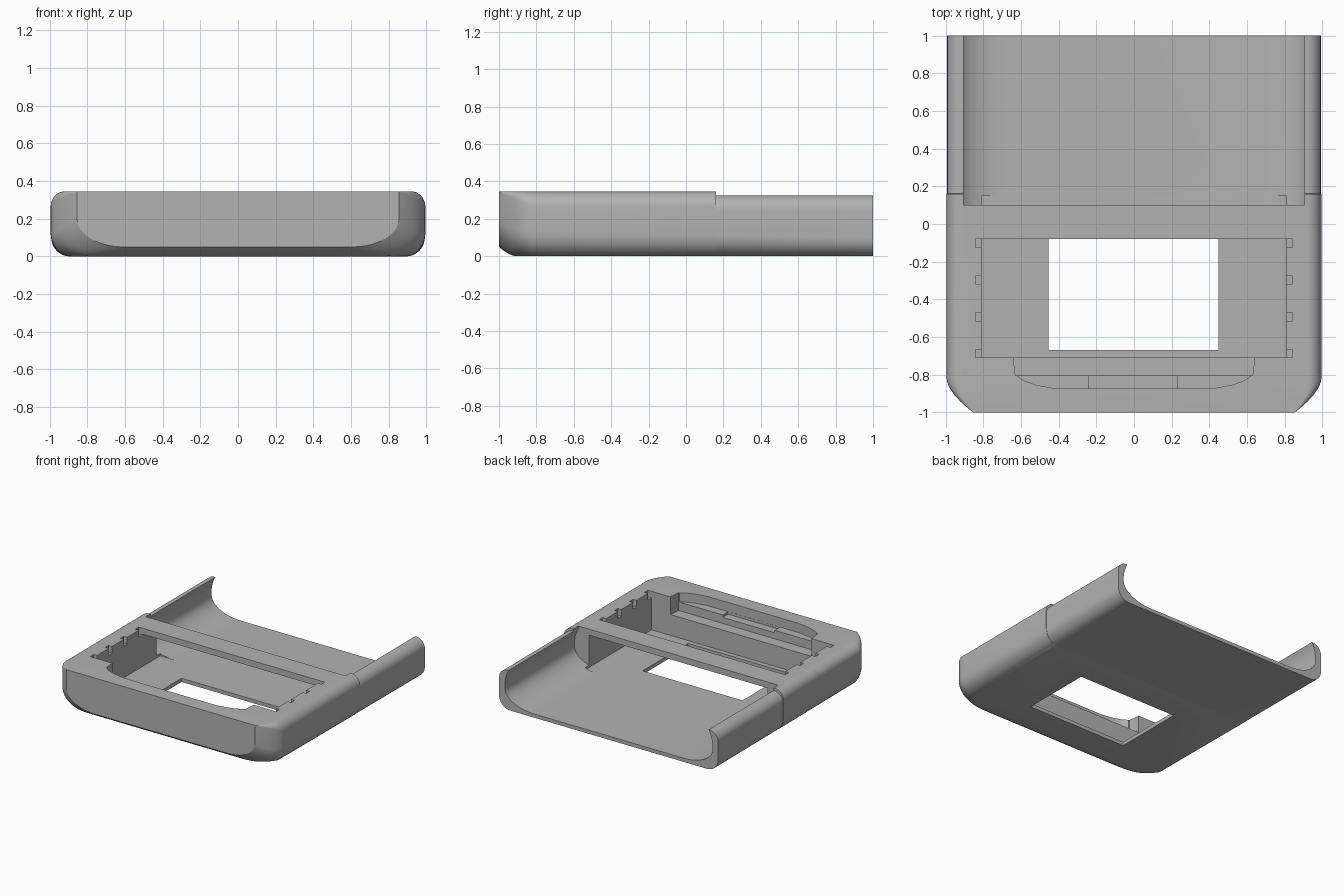
import bpy, bmesh, math

cube = bpy.data.objects.get("Cube")
if cube:
    bpy.data.objects.remove(cube, do_unlink=True)

grey = bpy.data.materials.new("plain_grey")
grey.use_nodes = True
colour = (0.45, 0.45, 0.45, 1)
grey.diffuse_color = colour
grey.node_tree.nodes["Principled BSDF"].inputs["Base Color"].default_value = colour


def loft(name, rings):
    """Solid skinned through closed rings with equal point counts."""
    bm = bmesh.new()
    loops = [[bm.verts.new(p) for p in ring] for ring in rings]
    for a, b in zip(loops, loops[1:]):
        for i in range(len(a)):
            j = (i + 1) % len(a)
            bm.faces.new((a[i], a[j], b[j], b[i]))
    bm.faces.new(loops[0])
    bm.faces.new(loops[-1])
    bmesh.ops.recalc_face_normals(bm, faces=bm.faces)
    mesh = bpy.data.meshes.new(name)
    bm.to_mesh(mesh)
    bm.free()
    mesh.materials.append(grey)
    obj = bpy.data.objects.new(name, mesh)
    bpy.context.collection.objects.link(obj)
    return obj


def arc(cx, cz, rx, rz, start, n=10):
    """Quarter ellipse, counter-clockwise from the start angle."""
    angles = [math.radians(start + 90 * i / n) for i in range(n + 1)]
    return [(cx + rx * math.cos(a), cz + rz * math.sin(a)) for a in angles]


def mirrored(half):
    return half + [(-x, v) for x, v in reversed(half)]


def section(y, w, bottom, top, rx, rz, rt):
    half = arc(w - rx, bottom + rz, rx, rz, -90) + arc(w - rt, top - rt, rt, rt, 0)
    return [(x, y, z) for x, z in mirrored(half)]


def prism(name, outline, z0, z1):
    return loft(name, [[(x, y, z) for x, y in outline] for z in (z0, z1)])


def box(name, x0, x1, y0, y1, z0, z1):
    return prism(name, [(x0, y0), (x1, y0), (x1, y1), (x0, y1)], z0, z1)


# Outer body: rounded nose, straight sides, lowered rear half
nose = 10
rings = []
for i in range(nose + 1):
    t = i / nose
    y = -1 + 0.18 * t
    w = 0.855 + 0.14 * (1 - (1 - t) ** 1.7)
    lift = 0.05 * max(0, 1 - t / 0.5) ** 1.6
    rings.append(section(y, w, lift, 0.345, 0.25 - 0.14 * t,
                         0.15 - 0.02 * t, 0.002 + 0.078 * t))
rings.append(section(0.16, 0.995, 0, 0.345, 0.1, 0.12, 0.08))
rings.append(section(0.161, 0.992, 0, 0.325, 0.1, 0.115, 0.08))
rings.append(section(1, 0.992, 0, 0.325, 0.1, 0.1, 0.08))
body = loft("case_shell", rings)

# Rear channel with curved side walls, open at the back and top
floor = 0.03
half = arc(0.68, 0.17, 0.26, 0.17 - floor, -90)
half += [(0.94, 0.21), (0.932, 0.26), (0.918, 0.3), (0.905, 0.325), (0.905, 0.5)]
profile = mirrored(half)
channel = loft("channel_cutter", [[(x, y, z) for x, z in profile] for y in (0.1, 1.2)])

cutters = [channel]
# Deep pocket, leaving a thin bridge across the top
cutters.append(box("pocket_cutter", -0.81, 0.81, -0.71, -0.08, floor, 0.5))
cutters.append(box("underpass_cutter", -0.81, 0.81, -0.1, 0.15, floor, 0.295))
cutters.append(box("window_cutter", -0.455, 0.45, -0.67, -0.081, -0.1, 0.1))

# Stepped and curved recesses in the front rim
step = mirrored([(0.635, -0.7), (0.64, -0.72), (0.63, -0.805)][::-1])
cutters.append(prism("rim_step_cutter", step, 0.2, 0.5))
curve = mirrored([(0.24, -0.875), (0.42, -0.873), (0.52, -0.855),
                  (0.59, -0.83), (0.63, -0.8), (0.63, -0.78)])
cutters.append(prism("rim_curve_cutter", curve, 0.27, 0.5))
cutters.append(box("rim_notch_cutter", -0.24, 0.23, -0.874, -0.78, 0.25, 0.5))

# Small clip notches along both pocket sides
for side in (-1, 1):
    for i in range(4):
        y = -0.103 - 0.195 * i
        x0, x1 = sorted((side * 0.8, side * 0.842))
        cutters.append(box("clip_notch_cutter", x0, x1, y - 0.022, y + 0.022, 0.29, 0.5))

bpy.context.view_layer.objects.active = body
body.select_set(True)
for cutter in cutters:
    cutter.hide_render = True
    mod = body.modifiers.new("cut", 'BOOLEAN')
    mod.operation = 'DIFFERENCE'
    mod.solver = 'EXACT'
    mod.object = cutter
    bpy.ops.object.modifier_apply(modifier=mod.name)
    bpy.data.objects.remove(cutter, do_unlink=True)

bpy.ops.object.shade_smooth_by_angle(angle=math.radians(30))
